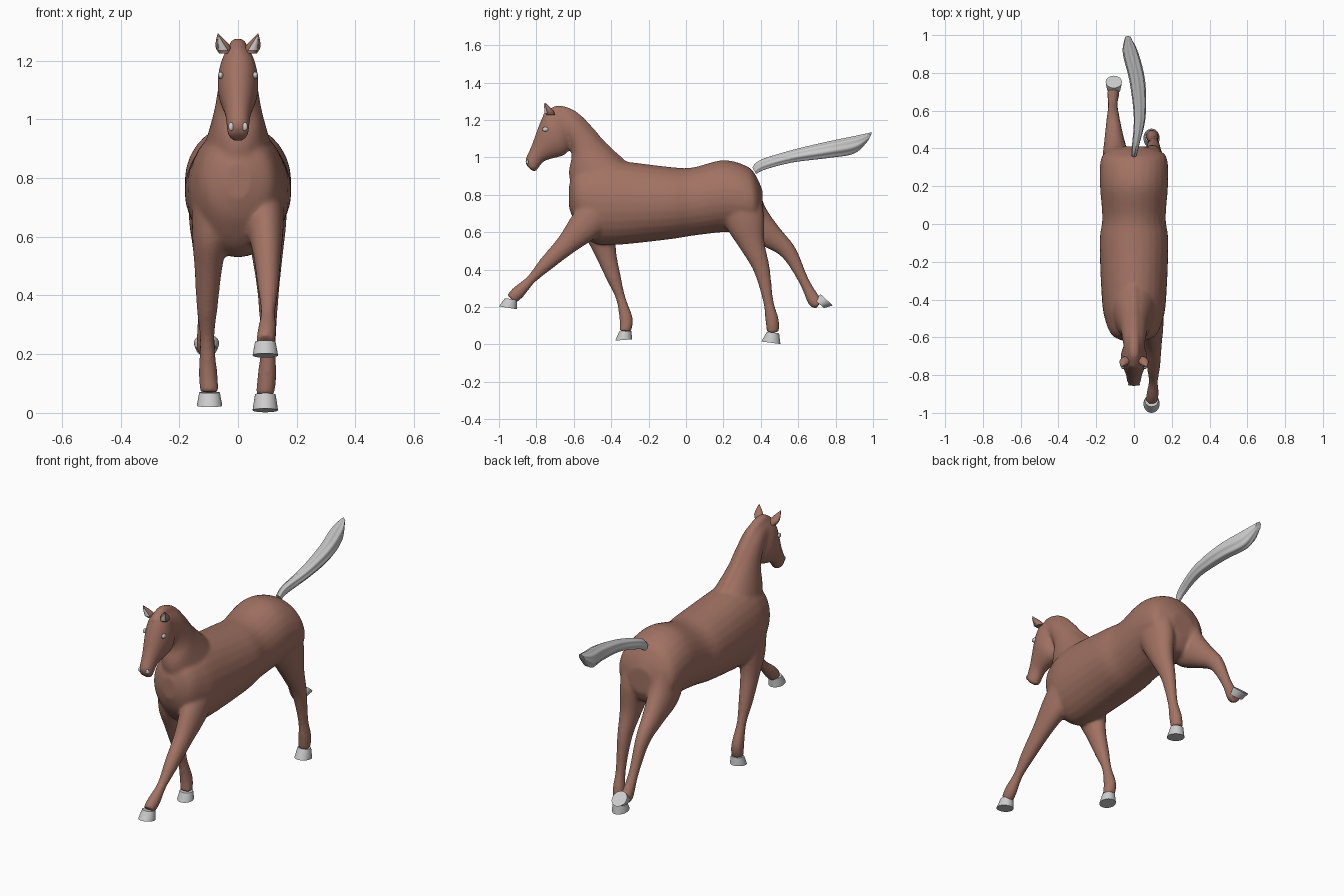
import bpy, bmesh, math
from mathutils import Vector

if "Cube" in bpy.data.objects:
    bpy.data.objects.remove(bpy.data.objects["Cube"])

COAT = bpy.data.materials.new("coat")
COAT.diffuse_color = (0.36, 0.17, 0.125, 1)
COAT.use_nodes = True
COAT.node_tree.nodes["Principled BSDF"].inputs["Base Color"].default_value = COAT.diffuse_color


def spline(rows, steps):
    """Catmull-Rom through rows of numbers."""
    out = []
    for i in range(len(rows) - 1):
        a, b, c, d = (rows[max(i - 1, 0)], rows[i], rows[i + 1], rows[min(i + 2, len(rows) - 1)])
        for s in range(steps):
            t = s / steps
            out.append([0.5 * (2 * q + (r - p) * t + (2 * p - 5 * q + 4 * r - u) * t * t
                               + (3 * q - p - 3 * r + u) * t ** 3) for p, q, r, u in zip(a, b, c, d)])
    return out + [list(rows[-1])]


def pick(*obs):
    bpy.ops.object.select_all(action='DESELECT')
    for o in obs:
        o.select_set(True)
    bpy.context.view_layer.objects.active = obs[0]


def loft(name, secs, steps=6, n=28, ripple=0, mat=None):
    """Sections (x, half width, y1, z1, y2, z2): ellipses between two outline points."""
    bm, rings = bmesh.new(), []
    for x, w, y1, z1, y2, z2 in spline(secs, steps):
        c = Vector((x, (y1 + y2) / 2, (z1 + z2) / 2))
        a = Vector((0, (y1 - y2) / 2, (z1 - z2) / 2))
        ring = []
        for k in range(n):
            th = 2 * math.pi * k / n
            r = 1 + ripple * math.cos(7 * th)
            ring.append(bm.verts.new(c + r * (a * math.cos(th) + Vector((w * math.sin(th), 0, 0)))))
        rings.append(ring)
    for r0, r1 in zip(rings, rings[1:]):
        for k in range(n):
            bm.faces.new((r0[k], r0[(k + 1) % n], r1[(k + 1) % n], r1[k]))
    bm.faces.new(rings[0])
    bm.faces.new(rings[-1])
    bmesh.ops.recalc_face_normals(bm, faces=bm.faces)
    me = bpy.data.meshes.new(name)
    bm.to_mesh(me)
    bm.free()
    ob = bpy.data.objects.new(name, me)
    bpy.context.collection.objects.link(ob)
    if mat:
        me.materials.append(mat)
    pick(ob)
    bpy.ops.object.shade_smooth_by_angle(angle=math.radians(40))
    return ob


def leg(name, side, foot_x, radii, path, toe, heel):
    """Leg along a (y, z) path with shared radii, and its hoof from toe to heel."""
    pts, secs = [Vector(p) for p in path], []
    for i, (p, (w, d)) in enumerate(zip(pts, radii)):
        t = (pts[min(i + 1, len(pts) - 1)] - pts[max(i - 1, 0)]).normalized()
        nrm = Vector((-t.y, t.x)) * (d + 0.002)
        f = i / (len(pts) - 1)
        x = side * (.085 + (foot_x - .085) * f + .014 * math.sin(math.pi * f))
        secs.append((x, w + 0.002, *(p + nrm), *(p - nrm)))
    toe, heel = Vector(toe), Vector(heel)
    along = (toe - heel).normalized() * 0.033
    top_t, top_h = pts[-1] + along, pts[-1] - along
    x = side * foot_x
    loft(name + "_hoof", [(x, .035, *top_t, *top_h),
                          (x, .042, *top_t.lerp(toe, .8), *top_h.lerp(heel, .8)),
                          (x, .043, *toe, *heel)], steps=2)
    return loft(name + "_leg", secs, mat=COAT)


def ball(name, loc, scale):
    bpy.ops.mesh.primitive_uv_sphere_add(segments=20, ring_count=12, radius=1, location=loc)
    ob = bpy.context.object
    ob.name, ob.scale = name, scale
    bpy.ops.object.shade_smooth()


# torso: y, top z, bottom z, half width
torso = loft("body", [(0, w, y, t, y, b) for y, t, b, w in [
    (-.625, .85, .73, .04), (-.59, .93, .645, .115), (-.51, .975, .55, .152), (-.4, .985, .53, .17),
    (-.1, .95, .56, .182), (.03, .945, .58, .168), (.2, .985, .60, .18), (.33, .95, .6, .178),
    (.38, .89, .62, .15), (.41, .82, .68, .07)]], mat=COAT)

# neck: half width, crest point, throat point
neck_rows = [(.135, -.30, .95, -.58, .70), (.09, -.43, 1.07, -.625, .90), (.072, -.50, 1.15, -.612, 1.0),
             (.062, -.59, 1.235, -.625, 1.07), (.05, -.69, 1.265, -.67, 1.12)]
neck = loft("neck", [(0, *r) for r in neck_rows], mat=COAT)

# mane ridge follows the crest
mane = loft("mane", [(0, .03, y1, z1 + .012, y1 + .3 * (y2 - y1), z1 + .3 * (z2 - z1))
                     for w, y1, z1, y2, z2 in neck_rows] + [(0, .022, -.768, 1.232, -.73, 1.2)], mat=COAT)

# head: half width, forehead side, jaw side
head = loft("head", [(0, *r) for r in [
    (.045, -.66, 1.265, -.61, 1.10), (.064, -.735, 1.255, -.62, 1.05), (.069, -.775, 1.20, -.655, 1.01),
    (.044, -.827, 1.06, -.755, .98), (.037, -.858, .99, -.80, .928), (.025, -.852, .955, -.822, .927)]], mat=COAT)

# legs: the +x front leg reaches forward, the -x hind leg kicks back
FRONT = [(.07, .10), (.06, .085), (.045, .056), (.034, .038), (.023, .024), (.03, .034), (.03, .03)]
HIND = [(.08, .12), (.07, .105), (.05, .066), (.034, .042), (.024, .026), (.03, .034), (.03, .03)]
legs = [
    leg("front_left", 1, .093, FRONT, [(-.45, .73), (-.545, .63), (-.64, .533), (-.75, .428), (-.83, .345),
                                       (-.895, .28), (-.935, .242)], (-1.0, .203), (-.904, .188)),
    leg("front_right", -1, .097, FRONT, [(-.46, .73), (-.455, .6), (-.43, .49), (-.388, .36), (-.35, .25),
                                         (-.32, .135), (-.325, .07)], (-.378, .02), (-.288, .027)),
    leg("hind_left", 1, .093, HIND, [(.27, .80), (.315, .66), (.355, .53), (.405, .40), (.44, .23),
                                     (.46, .13), (.465, .063)], (.403, .015), (.505, .002)),
    leg("hind_right", -1, .107, HIND, [(.28, .79), (.34, .67), (.45, .58), (.55, .49), (.63, .34),
                                       (.685, .235), (.713, .216)], (.785, .208), (.72, .268))]

# fuse the skin into one smooth surface
pick(torso, neck, head, mane, *legs)
bpy.ops.object.join()
remesh = torso.modifiers.new("fuse", 'REMESH')
remesh.mode, remesh.voxel_size, remesh.use_smooth_shade = 'VOXEL', 0.008, True
soft = torso.modifiers.new("soften", 'SMOOTH')
soft.factor, soft.iterations = 0.5, 12
for m in ("fuse", "soften"):
    bpy.ops.object.modifier_apply(modifier=m)
torso.data.materials.clear()
torso.data.materials.append(COAT)

# tail
loft("tail", [
    (0, .014, .355, .945, .375, .91), (.008, .018, .40, .985, .425, .935), (.03, .03, .56, 1.035, .57, .972),
    (.018, .04, .75, 1.08, .755, .995), (-.018, .04, .91, 1.113, .90, 1.02), (-.032, .016, .995, 1.133, .975, 1.09)],
     n=56, ripple=.06)

# ears, eyes and nostrils
for side, s in (("left", 1), ("right", -1)):
    loft("ear_" + side, [(s * .045, .02, -.745, 1.225, -.70, 1.225), (s * .052, .025, -.75, 1.25, -.71, 1.25),
                         (s * .068, .002, -.757, 1.292, -.752, 1.291)], n=16, mat=COAT)
    loft("inner_ear_" + side, [(s * .05, .016, -.755, 1.235, -.735, 1.235),
                               (s * .067, .003, -.760, 1.283, -.75, 1.283)], n=16)
    ball("eye_" + side, (s * .059, -.752, 1.15), (.009, .016, .012))
    ball("nostril_" + side, (s * .023, -.848, .975), (.01, .007, .014))
